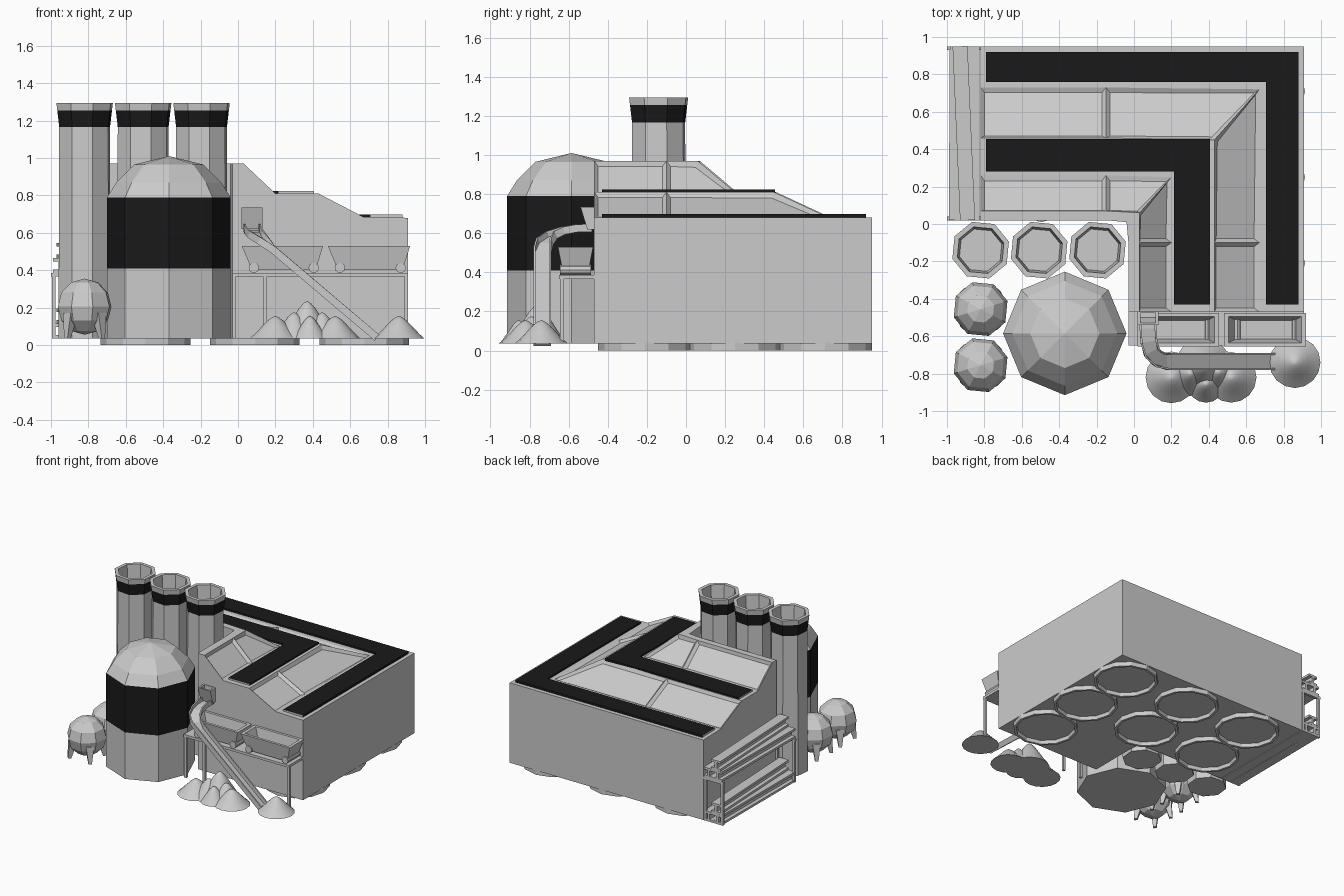
import bpy, bmesh, math
from mathutils import Vector

if "Cube" in bpy.data.objects:
    bpy.data.objects.remove(bpy.data.objects["Cube"])

black = bpy.data.materials.new("black_paint")
black.diffuse_color = (0.01, 0.01, 0.01, 1)
black.use_nodes = True
black.node_tree.nodes["Principled BSDF"].inputs["Base Color"].default_value = black.diffuse_color


def loft(name, rings, dark=(), smooth=False, inset_rows=()):
    """Skin closed rings of points; dark = ring steps painted black, inset_rows = profile sides given panels."""
    bm = bmesh.new()
    vs = [[bm.verts.new(p) for p in r] for r in rings]
    n = len(vs[0])
    panels = []
    for i in range(len(vs) - 1):
        for j in range(n):
            k = (j + 1) % n
            f = bm.faces.new((vs[i][j], vs[i][k], vs[i + 1][k], vs[i + 1][j]))
            f.material_index = 1 if i in dark else 0
            f.smooth = smooth
            if j in inset_rows:
                panels.append(f)
    bm.faces.new(vs[0][::-1])
    bm.faces.new(vs[-1])
    bmesh.ops.recalc_face_normals(bm, faces=bm.faces[:])
    if panels:
        bmesh.ops.inset_individual(bm, faces=panels, thickness=0.03, depth=-0.02)
    bmesh.ops.remove_doubles(bm, verts=bm.verts[:], dist=1e-5)
    me = bpy.data.meshes.new(name)
    bm.to_mesh(me)
    bm.free()
    ob = bpy.data.objects.new(name, me)
    bpy.context.collection.objects.link(ob)
    if dark:
        me.materials.append(None)
        me.materials.append(black)
    return ob


def lathe(name, prof, n, cx, cy, rot=0.0, **kw):
    return loft(name, [[(cx + r * math.cos(math.radians(rot) + math.tau * i / n),
                         cy + r * math.sin(math.radians(rot) + math.tau * i / n), z)
                        for i in range(n)] for r, z in prof], **kw)


def rect(x0, x1, y0, y1, z):
    return [(x0, y0, z), (x1, y0, z), (x1, y1, z), (x0, y1, z)]


def box(name, x0, x1, y0, y1, z0, z1):
    return loft(name, [rect(x0, x1, y0, y1, z0), rect(x0, x1, y0, y1, z1)])


def sweep(name, path, sect):
    """Sweep a (side, up) section along a path, keeping its sides level."""
    path = [Vector(p) for p in path]
    rings = []
    for i, p in enumerate(path):
        t = (path[min(i + 1, len(path) - 1)] - path[max(i - 1, 0)]).normalized()
        s = t.cross(Vector((0, 0, 1))).normalized()
        u = s.cross(t)
        rings.append([p + s * a + u * b for a, b in sect])
    return loft(name, rings)


# L-shaped hall with stepped roof: one profile carried around the corner
BX = [-.03, -.03, .03, .20, .43, .67, .91, .91]
BY = [.02, .02, .07, .26, .46, .73, .95, .95]
BZ = [.035, .97, .97, .81, .81, .685, .68, .035]
R = range(8)
hall = [[(-.82, BY[i], BZ[i]) for i in R], [(-.15, BY[i], BZ[i]) for i in R],
        [(BX[i], BY[i] - .01, BZ[i]) if 0 < i < 6 else (BX[i], BY[i], BZ[i]) for i in R],
        [(BX[i], -.10, BZ[i]) for i in R], [(BX[i], -.47, BZ[i]) for i in R]]
hall[2][0] = (-.04, .01, .035)
hall[2][1] = (-.04, .01, .97)
loft("hall", hall, inset_rows=(2, 4))

# Black roof strips on the flat steps
for name, y0, y1, x0, x1, z0, z1 in (("upper_roof_strip", .28, .455, .215, .405, .80, .823),
                                     ("lower_roof_strip", .76, .92, .705, .88, .67, .698)):
    sec = [(x0, y0, z0), (x0, y0, z1), (x1, y1, z1), (x1, y1, z0)]
    loft(name, [[(-.79, y, z) for x, y, z in sec], sec,
                [(x, -.43, z) for x, y, z in sec]], dark=(0, 1))

# Foundation rings under the hall
for x, y in [(a, b) for a in (-.495, .09, .675) for b in (.25, .71)] + [(.675, -.21)]:
    lathe("foundation_ring", [(.215, .028), (.22, 0), (.24, 0), (.24, .04)], 12, x, y)

# Chimneys
for x in (-.82, -.507, -.195):
    lathe("chimney", [(.146, .035), (.142, 1.165), (.153, 1.255), (.158, 1.295),
                      (.13, 1.295), (.118, 1.165)], 8, x, -.14, 17, dark=(1,))

# Large domed silo
lathe("silo", [(.33, .035), (.33, .41), (.33, .79), (.28, .87), (.185, .965), (0, 1.01)],
      8, -.37, -.585, dark=(1,))

# Small round tanks on splayed legs
for y in (-.455, -.755):
    lathe("round_tank", [(.15 * math.sin(math.pi * i / 6), .205 - .15 * math.cos(math.pi * i / 6))
                         for i in range(7)], 8, -.82, y, 17)
    for k in range(4):
        a = math.radians(45 + 90 * k)
        d, s = Vector((math.cos(a), math.sin(a), 0)), Vector((-math.sin(a), math.cos(a), 0))
        c = Vector((-.82, y, 0))
        loft("tank_leg", [[c + d * (r + i) + s * j + Vector((0, 0, z))
                           for i, j in ((-w, -w), (w, -w), (w, w), (-w, w))]
                          for r, w, z in ((.13, .012, .035), (.105, .03, .17))])

# Loading platform
box("platform", -.03, .91, -.65, -.46, .365, .385)
for x in (-.02, .145, .90):
    box("platform_leg", x - .01, x + .01, -.645, -.625, .035, .37)

# Ore wagons
for x0, x1 in ((.02, .455), (.48, .92)):
    loft("wagon", [rect(x0 + .055, x1 - .04, -.63, -.50, .40), rect(x0, x1, -.655, -.475, .53),
                   rect(x0 + .025, x1 - .025, -.635, -.495, .53),
                   rect(x0 + .065, x1 - .06, -.615, -.515, .42)])
    for x in (x0 + .065, x1 - .05):
        loft("wagon_axle", [[(x + .028 * math.cos(math.tau * i / 10), y,
                              .413 + .028 * math.sin(math.tau * i / 10)) for i in range(10)]
                            for y in (-.645, -.485)])

# Outlet hopper and curved chute
loft("hopper", [rect(.02, .13, -.505, -.46, .62), rect(.02, .13, -.54, -.46, .735),
                rect(.035, .115, -.53, -.475, .735), rect(.035, .115, -.50, -.475, .65)])
sweep("chute", [(.075, -.48, .622), (.075, -.56, .62), (.08, -.63, .608), (.095, -.685, .587),
                (.13, -.72, .555), (.18, -.735, .51), (.74, -.735, .035)],
      [(-.045, .025), (-.045, -.015), (.045, -.015), (.045, .025),
       (.035, .025), (.035, -.005), (-.035, -.005), (-.035, .025)])

# Gravel piles
for x, y, r, h in ((.86, -.74, .137, .12), (.20, -.82, .138, .12), (.37, -.76, .15, .20),
                   (.30, -.80, .12, .14), (.385, -.855, .10, .12), (.45, -.79, .12, .14),
                   (.52, -.82, .135, .12)):
    lathe("gravel_pile", [(r * a, .035 + h * b) for a, b in
                          ((1, 0), (.82, .18), (.55, .5), (.3, .8), (.12, .95), (0, 1))],
          16, x, y, smooth=True)

# Girder rack on the left end
I_BEAM = [(-.04, -.04), (.04, -.04), (.04, -.022), (.01, -.022), (.01, .022), (.04, .022),
          (.04, .04), (-.04, .04), (-.04, .022), (-.01, .022), (-.01, -.022), (-.04, -.022)]
for y in (.03, .94):
    box("rack_bar", -1, -.82, y - .01, y + .01, .365, .385)
    for x in (-.985, -.835):
        box("rack_post", x - .01, x + .01, y - .01, y + .01, .035, .375)
for z in (.075, .425):
    for xa, xb, dz in ((-.95, -.945, 0), (-.865, -.865, 0), (-.89, -.93, .08)):
        sweep("girder", [(xa, .02, z + dz), (xb, .95, z + dz)], I_BEAM)
